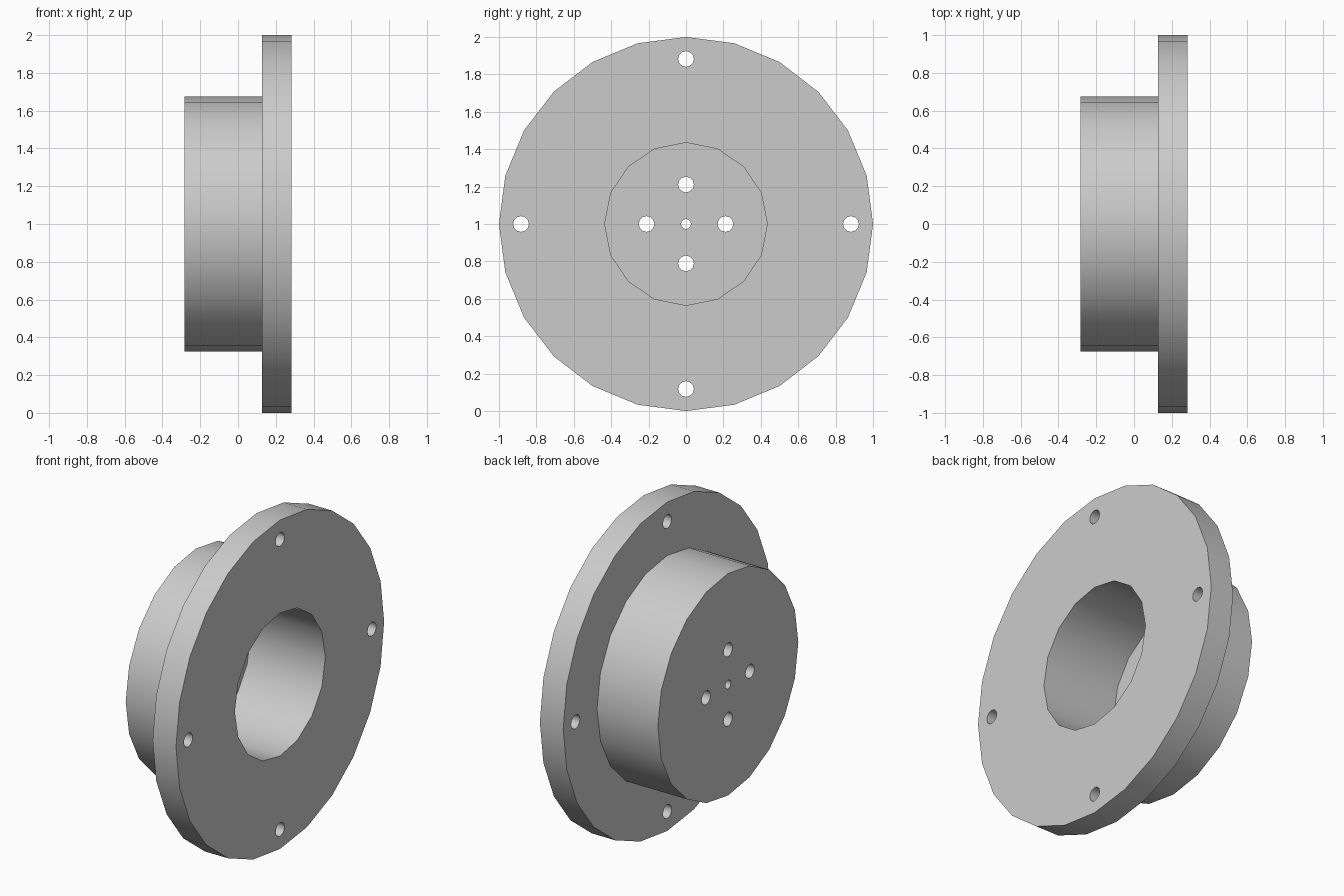
import bpy
import bmesh
import math
from mathutils import Matrix

cube = bpy.data.objects.get("Cube")
if cube:
    bpy.data.objects.remove(cube, do_unlink=True)

# Plain grey material
grey = bpy.data.materials.new("plain grey")
grey.use_nodes = True
colour = (0.6, 0.6, 0.6, 1)
grey.diffuse_color = colour
grey.node_tree.nodes["Principled BSDF"].inputs["Base Color"].default_value = colour


def disc(name, radius, sides, x0, x1, y=0.0, z=1.0):
    """Cylinder lying along x from x0 to x1."""
    bm = bmesh.new()
    bmesh.ops.create_cone(bm, cap_ends=True, segments=sides, radius1=radius,
                          radius2=radius, depth=x1 - x0)
    place = Matrix.Translation(((x0 + x1) / 2, y, z)) @ Matrix.Rotation(math.pi / 2, 4, 'Y')
    bmesh.ops.transform(bm, matrix=place, verts=bm.verts)
    mesh = bpy.data.meshes.new(name)
    bm.to_mesh(mesh)
    bm.free()
    mesh.materials.append(grey)
    obj = bpy.data.objects.new(name, mesh)
    bpy.context.collection.objects.link(obj)
    return obj


def combine(body, other, operation):
    """Apply a boolean to the body and discard the other solid."""
    other.hide_render = True
    mod = body.modifiers.new(operation.lower(), 'BOOLEAN')
    mod.operation = operation
    mod.solver = 'EXACT'
    mod.object = other
    bpy.context.view_layer.objects.active = body
    bpy.ops.object.modifier_apply(modifier=mod.name)
    bpy.data.objects.remove(other, do_unlink=True)


BACK, STEP, FACE, FLOOR = -0.283, 0.126, 0.283, -0.22

# Wide flange with the narrower hub behind it
body = disc("flanged_hub", 1.0, 24, STEP, FACE)
combine(body, disc("hub", 0.675, 20, BACK, STEP + 0.05), 'UNION')

# Blind bore, open on the flange side
combine(body, disc("bore_cutter", 0.435, 16, FLOOR, FACE + 0.1), 'DIFFERENCE')

# Four bolt holes in the flange and four in the hub floor
for i in range(4):
    c, s = round(math.cos(i * math.pi / 2)), round(math.sin(i * math.pi / 2))
    for ring, x0, x1 in ((0.882, STEP - 0.1, FACE + 0.1), (0.211, BACK - 0.1, FLOOR + 0.1)):
        cutter = disc("bolt_hole_cutter", 0.042, 12, x0, x1, ring * c, 1 + ring * s)
        combine(body, cutter, 'DIFFERENCE')

# Small centre hole
combine(body, disc("centre_hole_cutter", 0.027, 12, BACK - 0.1, FLOOR + 0.1), 'DIFFERENCE')

# Smooth round walls, crisp rims
bpy.ops.object.select_all(action='DESELECT')
body.select_set(True)
bpy.context.view_layer.objects.active = body
bpy.ops.object.shade_smooth_by_angle(angle=math.radians(35))
